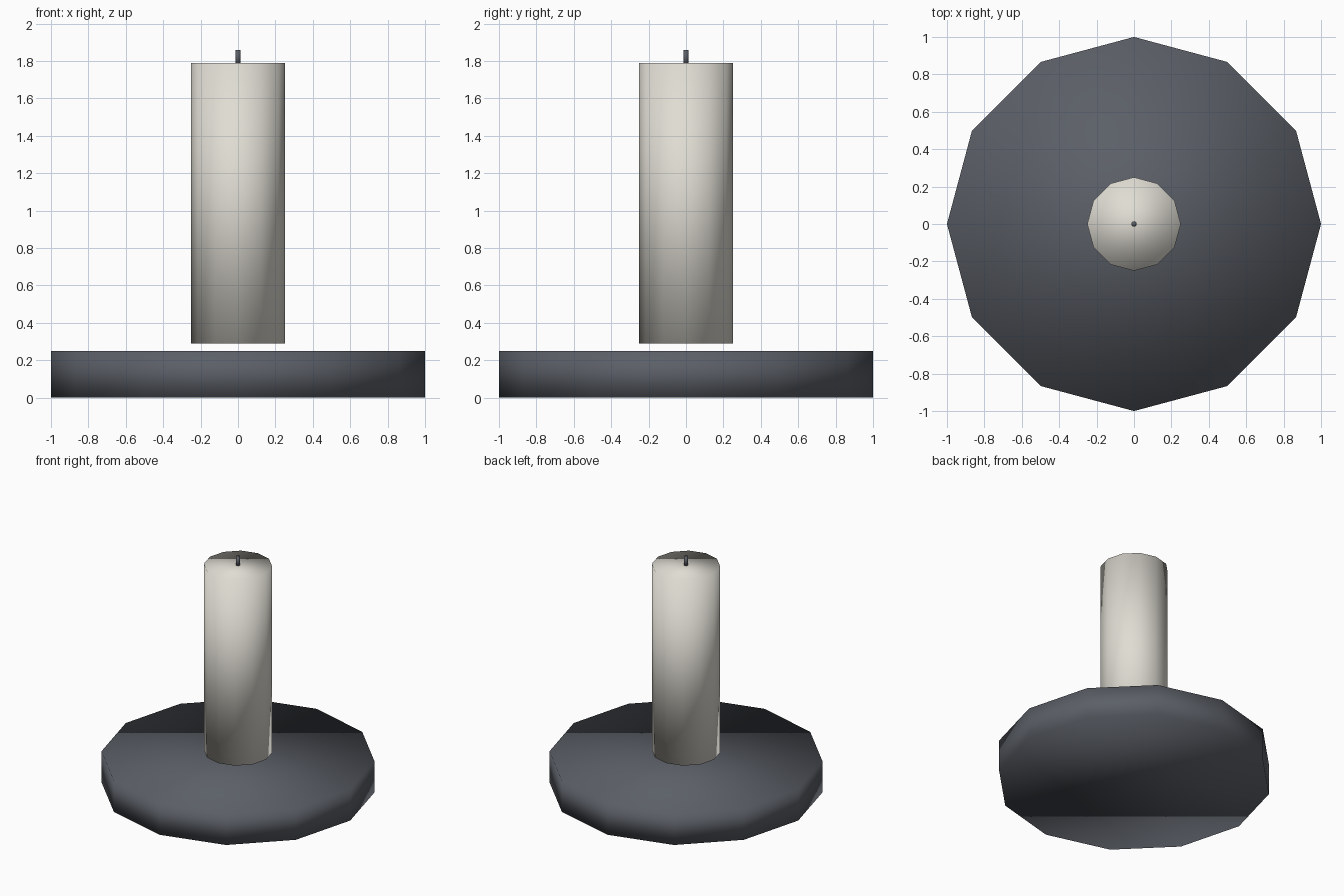
import bpy

cube = bpy.data.objects.get("Cube")
if cube:
    bpy.data.objects.remove(cube, do_unlink=True)


def make_material(name, rgb):
    mat = bpy.data.materials.new(name)
    mat.use_nodes = True
    colour = (*rgb, 1)
    mat.diffuse_color = colour
    mat.node_tree.nodes["Principled BSDF"].inputs["Base Color"].default_value = colour
    return mat


def make_cylinder(name, radius, bottom, top, mat):
    # Twelve-sided closed cylinder, shaded smooth across every edge
    bpy.ops.mesh.primitive_cylinder_add(
        vertices=12, radius=radius, depth=top - bottom,
        location=(0, 0, (bottom + top) / 2))
    obj = bpy.context.object
    obj.name = obj.data.name = name
    obj.data.materials.append(mat)
    bpy.ops.object.shade_smooth()
    return obj


wax = make_material("cream wax", (0.74, 0.72, 0.65))
iron = make_material("dark slate", (0.105, 0.115, 0.135))

# Round plate, the candle hovering just above it, and its wick
make_cylinder("base_plate", 1.0, 0.0, 0.25, iron)
make_cylinder("candle", 0.25, 0.29, 1.79, wax)
make_cylinder("wick", 0.014, 1.78, 1.86, iron)
